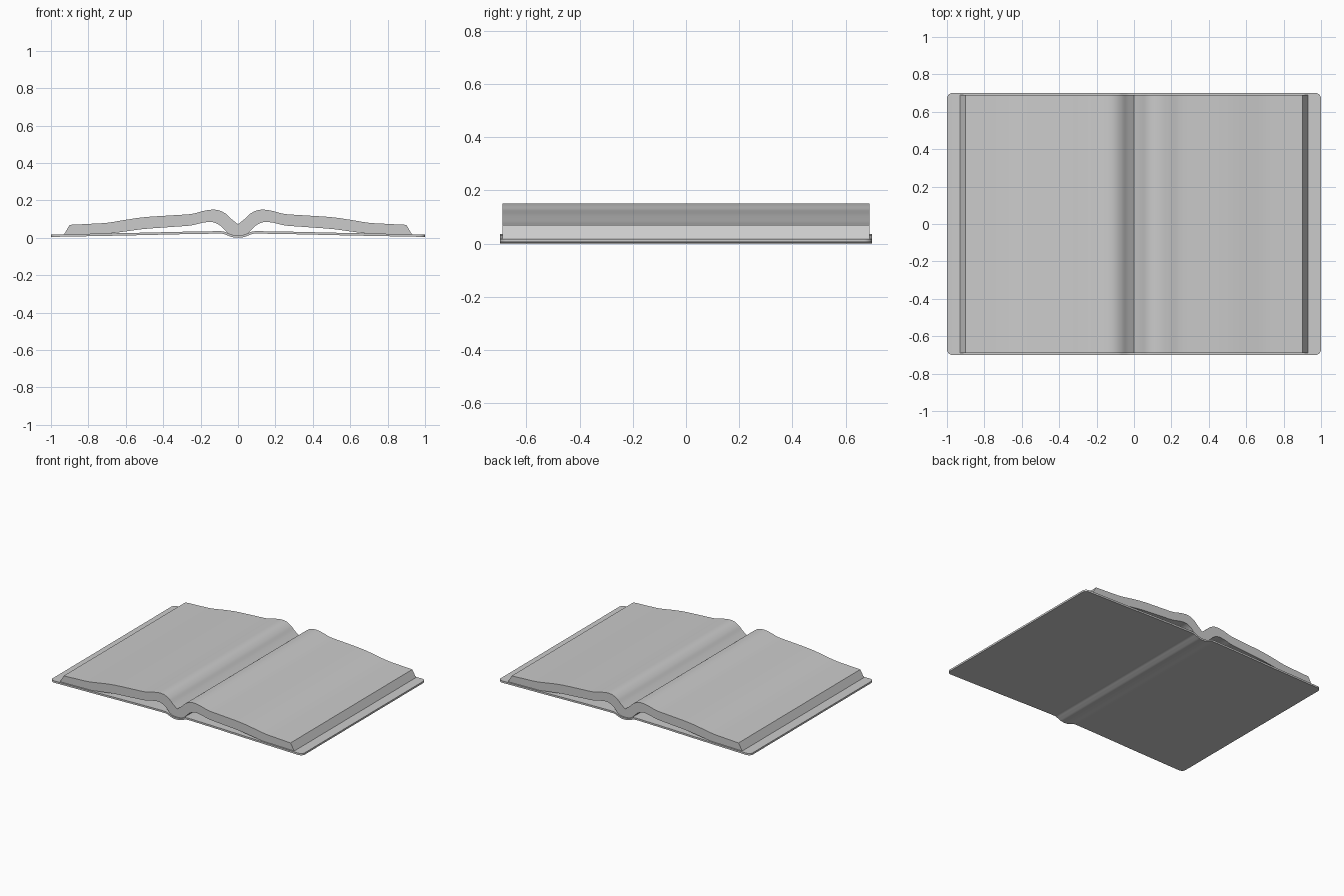
import bpy, bmesh, math

cube = bpy.data.objects.get("Cube")
if cube:
    bpy.data.objects.remove(cube)

grey = bpy.data.materials.new("plain_grey")
grey.use_nodes = True
COLOUR = (0.6, 0.6, 0.6, 1)
grey.diffuse_color = COLOUR
grey.node_tree.nodes["Principled BSDF"].inputs["Base Color"].default_value = COLOUR


def spline(points, steps=5):
    """Smooth curve through the points (Catmull-Rom)."""
    out = []
    for i in range(len(points) - 1):
        a, b, c, d = (points[max(0, min(k, len(points) - 1))] for k in range(i - 1, i + 3))
        for s in range(steps):
            t = s / steps
            out.append(tuple(0.5 * (2 * q + (r - p) * t + (2 * p - 5 * q + 4 * r - w) * t * t
                                    + (3 * q - p - 3 * r + w) * t ** 3)
                             for p, q, r, w in zip(a, b, c, d)))
    return out + [points[-1]]


def mirrored(half):
    """Full left-to-right line from a right half that starts at x = 0."""
    return [(-x, z) for x, z in reversed(half[1:])] + half


def loft(name, top, bottom, half_depth):
    """Solid sheet between two matching lines, with a depth given by x."""
    bm = bmesh.new()
    rings = []
    for (xt, zt), (xb, zb) in zip(top, bottom):
        ht, hb = half_depth(xt), half_depth(xb)
        rings.append([bm.verts.new(p) for p in
                      ((xt, -ht, zt), (xt, ht, zt), (xb, hb, zb), (xb, -hb, zb))])
    for a, b in zip(rings, rings[1:]):
        for i in range(4):
            j = (i + 1) % 4
            bm.faces.new((a[i], a[j], b[j], b[i]))
    bm.faces.new(rings[0])
    bm.faces.new(rings[-1])
    bmesh.ops.recalc_face_normals(bm, faces=bm.faces)
    mesh = bpy.data.meshes.new(name)
    bm.to_mesh(mesh)
    bm.free()
    mesh.materials.append(grey)
    obj = bpy.data.objects.new(name, mesh)
    bpy.context.collection.objects.link(obj)
    bpy.ops.object.select_all(action='DESELECT')
    obj.select_set(True)
    bpy.context.view_layer.objects.active = obj
    bpy.ops.object.shade_smooth_by_angle(angle=math.radians(30))
    return obj


# Cover: sagging spine, two nearly flat boards, rounded outer corners
R = 0.03


def cover_depth(x):
    over = max(0, abs(x) - (1 - R))
    return 0.7 - R + math.sqrt(max(0, R * R - over * over))


cover = spline([(0, 0), (0.03, 0.003), (0.055, 0.012), (0.08, 0.021), (0.12, 0.022)])
cover += [(0.3, 0.019), (0.6, 0.012)]
cover += [(1 - R + R * math.sin(a * math.pi / 12), 0.005) for a in range(7)]
cover = mirrored(cover)
loft("cover", [(x, z + 0.013) for x, z in cover], cover, cover_depth)

# Pages: one thick sheet arching up on both sides of the central crease
page_top = spline([(0, 0.072), (0.035, 0.1), (0.065, 0.128), (0.1, 0.146), (0.14, 0.15),
                   (0.19, 0.142), (0.25, 0.127), (0.35, 0.12), (0.5, 0.11), (0.6, 0.096),
                   (0.7, 0.08), (0.8, 0.074), (0.9, 0.069)])
page_bottom = spline([(0, 0.012), (0.045, 0.02), (0.07, 0.04), (0.1, 0.068), (0.14, 0.084),
                      (0.19, 0.08), (0.25, 0.066), (0.35, 0.058), (0.5, 0.047), (0.6, 0.034),
                      (0.7, 0.022), (0.8, 0.02), (0.93, 0.018)])
loft("pages", mirrored(page_top), mirrored(page_bottom), lambda x: 0.69)
